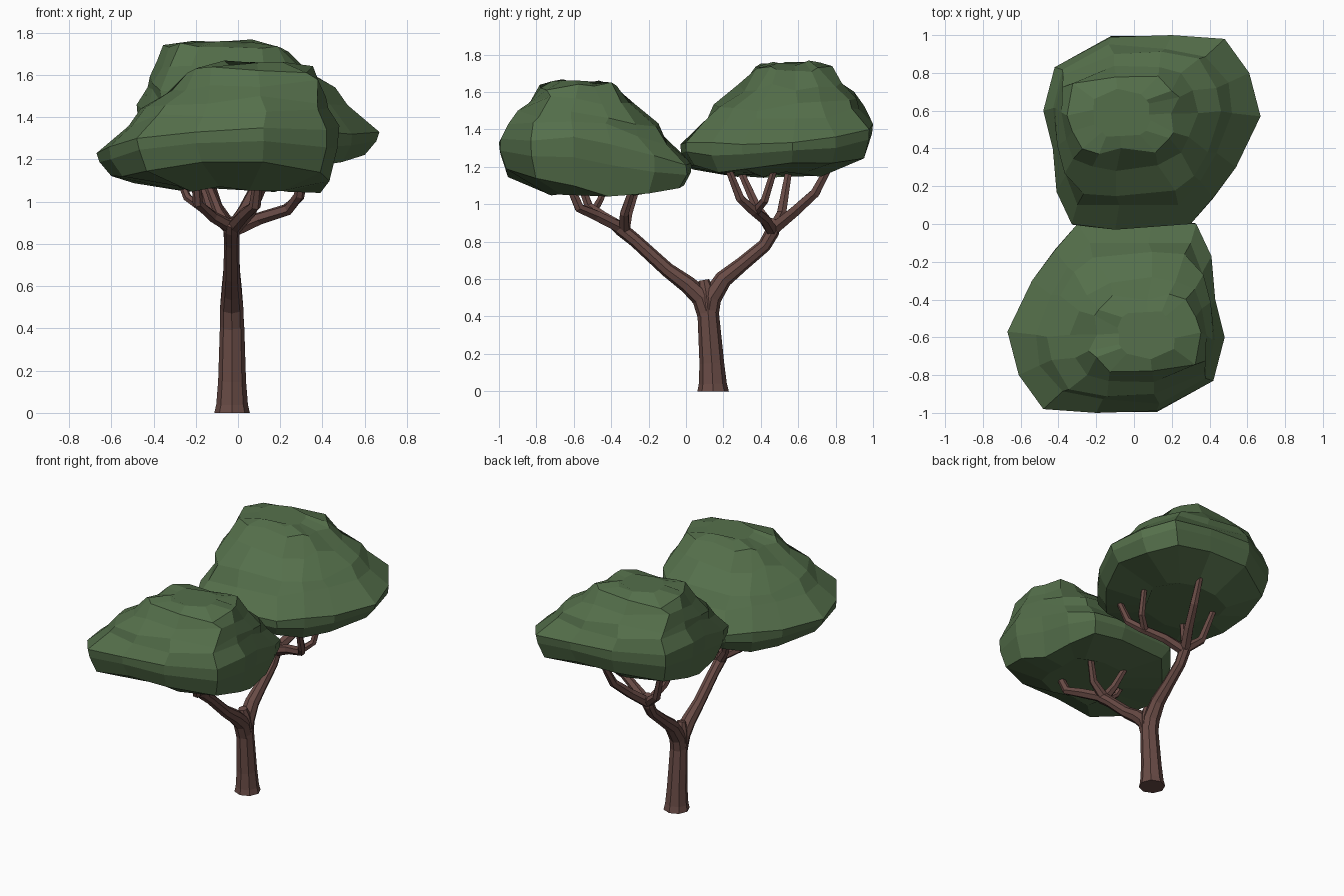
import bpy, bmesh, math, random
from mathutils import Vector

if "Cube" in bpy.data.objects:
    bpy.data.objects.remove(bpy.data.objects["Cube"])

random.seed(11)

def material(name, color):
    m = bpy.data.materials.new(name)
    m.diffuse_color = (*color, 1)
    m.use_nodes = True
    m.node_tree.nodes["Principled BSDF"].inputs["Base Color"].default_value = m.diffuse_color
    return m

GREEN = material("leaf_green", (0.09, 0.16, 0.07))
BROWN = material("bark_brown", (0.14, 0.07, 0.06))

def finish(bm, name, mat):
    bmesh.ops.recalc_face_normals(bm, faces=bm.faces)
    me = bpy.data.meshes.new(name)
    bm.to_mesh(me)
    bm.free()
    me.materials.append(mat)
    ob = bpy.data.objects.new(name, me)
    bpy.context.collection.objects.link(ob)
    return ob

def skin_loops(bm, loops):
    for a, b in zip(loops, loops[1:]):
        n = len(a)
        for i in range(n):
            bm.faces.new((a[i], a[(i + 1) % n], b[(i + 1) % n], b[i]))

def tube(bm, path, sides=8, flat_base=False):
    """Tapered tube through (x, y, z, radius) stations."""
    pts = [Vector(p[:3]) for p in path]
    loops = []
    for i, p in enumerate(pts):
        d = (pts[min(i + 1, len(pts) - 1)] - pts[max(i - 1, 0)]).normalized()
        if flat_base and i == 0:
            d = Vector((0, 0, 1))
        u = (Vector((1, 0, 0)) - d * d.x).normalized()
        v = d.cross(u)
        loops.append([bm.verts.new(p + path[i][3] * (u * math.cos(t) + v * math.sin(t)))
                      for t in (2 * math.pi * k / sides for k in range(sides))])
    skin_loops(bm, loops)
    bm.faces.new(loops[0][::-1])
    bm.faces.new(loops[-1])

# Trunk with flared foot
bm = bmesh.new()
tube(bm, [(-.028, .145, 0, .084), (-.028, .143, .04, .075), (-.028, .138, .15, .066),
          (-.028, .12, .4, .058), (-.03, .113, .48, .055), (-.03, .105, .54, .046),
          (-.03, .095, .595, .028)], 8, True)
finish(bm, "trunk", BROWN)

# Main limbs and their forks
def limb(name, main, forks):
    bm = bmesh.new()
    tube(bm, main)
    for f in forks:
        tube(bm, f, 6)
    finish(bm, name, BROWN)

limb("front_limb",
     [(-.029, .118, .4, .055), (-.03, .085, .5, .055), (-.03, .01, .57, .047), (-.03, -.1, .65, .039),
      (-.03, -.27, .805, .036), (-.03, -.35, .87, .038), (-.03, -.39, .9, .028)],
     [[(-.03, -.34, .87, .034), (.03, -.48, .94, .031), (.08, -.57, .98, .028), (.1, -.64, 1.14, .022)],
      [(-.03, -.35, .88, .032), (-.12, -.43, .93, .027), (-.19, -.52, .99, .025), (-.2, -.57, 1.13, .021)],
      [(-.17, -.49, .97, .022), (-.24, -.46, 1.02, .02), (-.28, -.42, 1.12, .017)],
      [(-.03, -.33, .86, .033), (.06, -.33, .95, .026), (.13, -.28, 1.1, .02)],
      [(-.03, -.33, .86, .033), (-.09, -.31, .95, .026), (-.15, -.26, 1.1, .02)]])
limb("back_limb",
     [(-.029, .118, .4, .055), (-.03, .135, .5, .055), (-.03, .2, .6, .047), (-.03, .3, .68, .039),
      (-.03, .42, .78, .036), (-.03, .46, .85, .038), (-.03, .48, .92, .033)],
     [[(-.03, .46, .86, .036), (.1, .42, .92, .031), (.24, .36, .965, .028), (.29, .29, 1.03, .026), (.31, .23, 1.18, .02)],
      [(.22, .37, .96, .027), (.29, .42, 1.02, .023), (.31, .47, 1.18, .019)],
      [(-.03, .47, .87, .036), (.03, .58, .96, .032), (.08, .69, 1.06, .028), (.1, .77, 1.21, .021)],
      [(-.03, .47, .87, .034), (-.13, .51, .95, .028), (-.2, .55, 1.18, .02)],
      [(-.03, .46, .87, .034), (-.1, .38, .98, .026), (-.16, .29, 1.18, .02)]])

# Canopy outline: x, y, underside height, rim height
RIM = [(.67, .57, 1.22, 1.33), (.61, .8, 1.22, 1.36), (.48, .98, 1.25, 1.40), (.2, 1.0, 1.28, 1.43),
       (-.12, .99, 1.28, 1.45), (-.42, .83, 1.24, 1.44), (-.48, .6, 1.19, 1.46), (-.43, .4, 1.15, 1.42),
       (-.41, .17, 1.16, 1.36), (-.33, .0, 1.19, 1.31), (-.1, -.03, 1.2, 1.32), (.3, .0, 1.2, 1.33),
       (.42, .14, 1.17, 1.33), (.54, .3, 1.19, 1.32)]

def canopy(name):
    bm = bmesh.new()
    mid = Vector((-.02, .5, 1.14))
    crown = Vector((-.07, .59, 1.73))
    loops = [[] for _ in range(9)]
    for x, y, zb, zr in RIM:
        rim = Vector((x, y, zr))
        low = Vector((mid.x + (x - mid.x) * .9, mid.y + (y - mid.y) * .93, zb))
        ang = math.atan2(y - crown.y, x - crown.x)
        # squarish plateau near the top
        c, s = math.cos(ang), math.sin(ang)
        k = (abs(c) ** 3 + abs(s) ** 3) ** (-1 / 3)
        top = crown + Vector((.29 * c * k, .21 * s * k, -.01))
        stations = [mid.lerp(low, .5), low, low.lerp(rim, .55) + (rim - mid) * Vector((.03, .01, 0)).x, rim]
        # stepped slope: ledge, riser, ledge, riser
        for t, h in ((.3, .27), (.42, .45), (.75, .72), (1, 1)):
            p = rim.lerp(top, t)
            p.z = rim.z + (top.z - rim.z) * h + .015
            stations.append(p)
        stations.append(crown.lerp(top, .55) + Vector((0, 0, .03)))
        stations[0].z = mid.z + .02
        for i, p in enumerate(stations):
            j = (.015, .01, .006, 0, .02, .022, .025, .025, .015)[i]
            p += Vector([random.uniform(-j, j) for _ in range(3)])
            p.y = min(p.y, 1)
            loops[i].append(bm.verts.new(p))
    skin_loops(bm, loops)
    # underside and crown caps
    bm.faces.new(loops[0][::-1])
    bm.faces.new(loops[-1])
    return finish(bm, name, GREEN)

back = canopy("back_canopy")

# Front canopy is the same clump turned half round and set lower
front = back.copy()
front.name = "front_canopy"
front.rotation_euler.z = math.pi
front.location.z = -.1
bpy.context.collection.objects.link(front)
